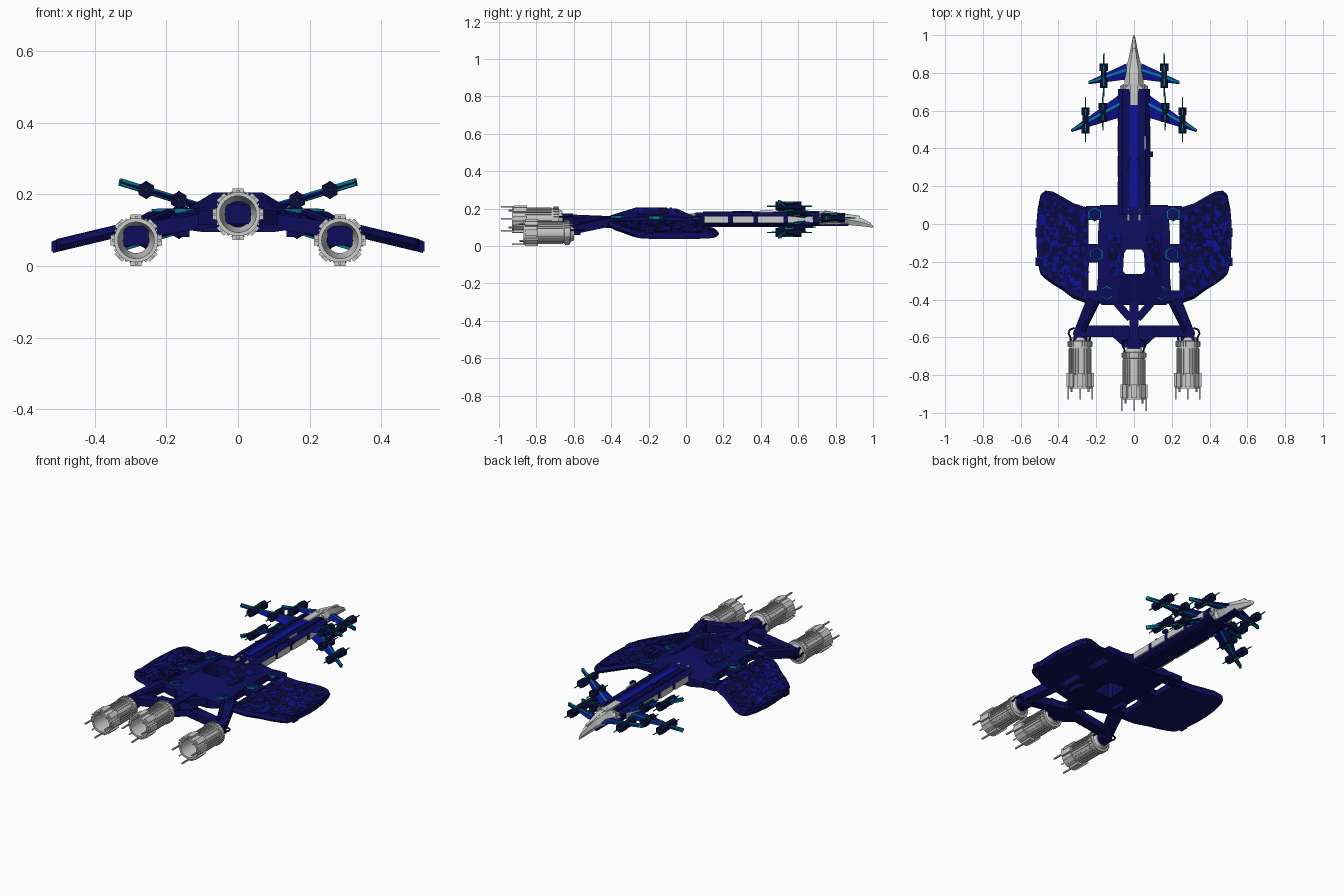
import bpy, bmesh, math, random
from mathutils import Vector

if "Cube" in bpy.data.objects:
    bpy.data.objects.remove(bpy.data.objects["Cube"])

random.seed(4)

def material(name, rgb):
    m = bpy.data.materials.new(name)
    m.diffuse_color = (*rgb, 1)
    m.use_nodes = True
    m.node_tree.nodes["Principled BSDF"].inputs["Base Color"].default_value = m.diffuse_color
    return m

HULL = material("hull_blue", (0.004, 0.004, 0.11))
DARK = material("dark_blue", (0.003, 0.003, 0.045))
BRIGHT = material("bright_blue", (0.004, 0.006, 0.32))
GREEN = material("green", (0.0, 0.2, 0.1))
TEAL = material("teal", (0.0, 0.22, 0.3))

def finish(name, bm, mat=None, smooth=False):
    bmesh.ops.recalc_face_normals(bm, faces=bm.faces)
    me = bpy.data.meshes.new(name)
    bm.to_mesh(me)
    bm.free()
    ob = bpy.data.objects.new(name, me)
    bpy.context.collection.objects.link(ob)
    if mat:
        me.materials.append(mat)
    if smooth:
        bpy.context.view_layer.objects.active = ob
        ob.select_set(True)
        bpy.ops.object.shade_smooth_by_angle(angle=math.radians(35))
        ob.select_set(False)
    return ob

def loft(bm, rings, closed=False):
    vs = [[bm.verts.new(p) for p in r] for r in rings]
    n = len(vs[0])
    pairs = list(zip(vs, vs[1:])) + ([(vs[-1], vs[0])] if closed else [])
    for a, b in pairs:
        for i in range(n):
            bm.faces.new((a[i], a[(i + 1) % n], b[(i + 1) % n], b[i]))
    if not closed:
        bm.faces.new(vs[0])
        bm.faces.new(vs[-1])

def box(bm, c, s, lift=lambda x, y: 0):
    x, y, z = c
    a, b, h = (v / 2 for v in s)
    loft(bm, [[(x + i * a, y + j * b, z + k * h + lift(x + i * a, y + j * b))
               for i, j in ((-1, -1), (1, -1), (1, 1), (-1, 1))] for k in (-1, 1)])

def beam(bm, p, q, w, h, n=0):
    """Bar from p to q: rectangular, or round with n sides (radii w and h)."""
    p, q = Vector(p), Vector(q)
    d = (q - p).normalized()
    u = d.cross(Vector((0, 0, 1))).normalized()
    v = u.cross(d)
    if n:
        ang = [2 * math.pi * (i + .5) / n for i in range(n)]
        loft(bm, [[c + (u * math.cos(a) + v * math.sin(a)) * r for a in ang] for c, r in ((p, w), (q, h))])
    else:
        loft(bm, [[c + u * i * w / 2 + v * j * h / 2 for i, j in ((-1, -1), (1, -1), (1, 1), (-1, 1))] for c in (p, q)])

# --- Central hull: humped loft with a hole through it
bm = bmesh.new()
rings = []
for y, w, zs, xt, zt in ((.1, .18, .135, .08, .15), (.03, .185, .145, .08, .165), (-.05, .19, .155, .07, .2),
                         (-.27, .19, .155, .07, .205), (-.4, .2, .145, .09, .165), (-.43, .17, .14, .09, .15)):
    rings.append([(-w, y, .11), (-w, y, zs), (-xt - .075, y, zs + .003), (-xt, y, zt), (xt, y, zt),
                  (xt + .075, y, zs + .003), (w, y, zs), (w, y, .11), (.1, y, .095), (-.1, y, .095)])
loft(bm, rings)
hull = finish("central_hull", bm, HULL)
bm = bmesh.new()
hole = [(-.04, -.135), (.04, -.135), (.053, -.155), (.058, -.25), (.045, -.265), (-.045, -.265), (-.058, -.25), (-.053, -.155)]
loft(bm, [[(x, y, z) for x, y in hole] for z in (0, .4)])
cutter = finish("hole_cutter", bm)
cutter.hide_render = True
cutter.hide_viewport = True
mod = hull.modifiers.new("hole", "BOOLEAN")
mod.object = cutter
mod.solver = 'EXACT'

# --- Drooping wings, lofted along x from (x, front y, back y)
WING = [(.24, .085, -.425), (.32, .11, -.395), (.38, .145, -.35), (.43, .172, -.32), (.47, .177, -.29),
        (.495, .155, -.265), (.51, .08, -.21), (.517, 0, -.1)]
def wing_top(x):
    return .137 - (abs(x) - .24) * .24
def wing_span(x):
    for (a, f0, b0), (b, f1, b1) in zip(WING, WING[1:]):
        if a <= x <= b:
            t = (x - a) / (b - a)
            return f0 + t * (f1 - f0), b0 + t * (b1 - b0)
for s, side in ((1, "right"), (-1, "left")):
    bm = bmesh.new()
    rings = []
    for x, f, b in WING:
        t = wing_top(x)
        rings.append([(s * x, y, z) for y, z in ((b, t - .017), (b + .015, t), (f - .015, t),
                                                 (f, t - .017), (f - .015, t - .034), (b + .015, t - .034))])
    loft(bm, rings)
    finish(side + "_wing", bm, HULL)
    # bridges joining hull and wing around the slots
    bm = bmesh.new()
    for y, ly in ((.058, .075), (-.155, .1), (-.387, .07)):
        box(bm, (s * .215, y, .125), (.08, ly, .036))
    box(bm, (s * .15, -.3, .093), (.03, .09, .025))
    for y in (-.045, -.2):
        box(bm, (s * .514, y, wing_top(.514) - .017), (.014, .045, .028))
    finish(side + "_wing_bridges", bm, HULL)
    # hexagonal hatches
    bm, rim = bmesh.new(), bmesh.new()
    for x, y, z in ((.208, .05, .145), (.2, -.16, .157), (.145, -.365, .158)):
        for b, r, dz in ((rim, .037, 0), (bm, .033, .002)):
            loft(b, [[(s * x + r * math.sin(a * math.pi / 3), y + r * math.cos(a * math.pi / 3), z + dz + k)
                      for a in range(6)] for k in (-.012, .002)])
    finish(side + "_hatch_rims", rim, TEAL)
    finish(side + "_hatches", bm, HULL)

# --- Raised armour panels scattered over wings and hull
tiles = {"dark": (bmesh.new(), DARK), "bright": (bmesh.new(), BRIGHT)}
for i in range(420):
    bm = tiles["bright" if random.random() < .3 else "dark"][0]
    w, l = random.uniform(.01, .03), random.uniform(.006, .04)
    x = random.uniform(.25, .495)
    f, b = wing_span(x)
    y = random.uniform(b + .045, f - .045)
    for s in (1, -1):
        box(bm, (s * x, y, 0), (w, l, .004), lambda px, py: wing_top(px) + .0005)
for i in range(130):
    bm = tiles["bright" if random.random() < .3 else "dark"][0]
    w, l = random.uniform(.01, .03), random.uniform(.01, .04)
    x, y = random.uniform(.075, .125), random.uniform(-.26, -.06)
    for s in (1, -1):
        box(bm, (s * x, y, 0), (w, l, .004), lambda px, py: .203 - max(0, abs(px) - .07) * .6)
for key, (bm, mat) in tiles.items():
    finish(key + "_armour_panels", bm, mat)

# --- Long neck with side panels and ridges
bm = bmesh.new()
sec = [(-.085, .125), (-.085, .16), (-.06, .178), (.06, .178), (.085, .16), (.085, .125), (.055, .108), (-.055, .108)]
loft(bm, [[(x, y, z) for x, z in sec] for y in (.05, .715)])
for s in (1, -1):
    box(bm, (s * .05, .4, .178), (.018, .62, .012))
    box(bm, (s * .035, .38, .107), (.02, .6, .012))
    beam(bm, (s * .06, .25, .18), (s * .015, .35, .18), .012, .012)
box(bm, (.09, .37, .172), (.02, .03, .016))
finish("neck", bm, HULL)
bm = bmesh.new()
box(bm, (0, .37, .178), (.04, .56, .01))
finish("neck_top_strip", bm, BRIGHT)
bm = bmesh.new()
for s in (1, -1):
    for a, b in ((.1, .225), (.25, .36), (.385, .52), (.545, .68)):
        box(bm, (s * .084, (a + b) / 2, .14), (.008, b - a, .036))
    beam(bm, (s * .03, .02, .165), (s * .03, .08, .17), .009, .009, 8)
box(bm, (.06, .43, .184), (.008, .07, .01))
finish("neck_side_panels", bm)

# --- Grey drooping nose
bm = bmesh.new()
rings = []
for y, w, zb, zt in ((.7, .075, .112, .172), (.73, .075, .112, .176), (.745, .05, .115, .183), (.8, .05, .115, .18),
                     (.87, .03, .112, .168), (.94, .016, .105, .148), (.985, .007, .1, .125), (1, .002, .1, .108)):
    m = (zb + zt) / 2
    rings.append([(-w, y, m), (-w * .5, y, zt), (w * .5, y, zt), (w, y, m), (w * .5, y, zb), (-w * .5, y, zb)])
loft(bm, rings)
box(bm, (0, .7, .18), (.04, .14, .014))
for i in range(-3, 4):
    box(bm, (i * .02, .722, .16 - abs(i) * .004), (.009, .035, .045))
beam(bm, (0, .74, .184), (0, .93, .155), .014, .012)
finish("nose", bm)
bm = bmesh.new()
box(bm, (0, .79, .113), (.05, .16, .012))
finish("nose_underside", bm, HULL)

# --- Canard fins with spiked pods: root/tip as (x, front y, back y, z)
FINS = (("front", (.04, .85, .765, .15), (.24, .757, .74, .15), ((.16, .785, .065),)),
        ("upper", (.07, .69, .565, .155), (.33, .503, .487, .235), ((.165, .59, .05), (.257, .548, .07))),
        ("lower", (.07, .69, .565, .13), (.33, .503, .487, .05), ((.165, .59, .05), (.257, .548, .07))))
for s, side in ((1, "right"), (-1, "left")):
    for name, r, t, pods in FINS:
        fin, edge, pod, spike = (bmesh.new() for _ in range(4))
        loft(fin, [[(s * p[0], y, p[3] + k) for y, k in ((p[1], 0), ((p[1] + p[2]) / 2, h), (p[2], 0),
                                                        ((p[1] + p[2]) / 2, -h))] for p, h in ((r, .009), (t, .003))])
        mid = lambda p: (s * p[0], p[1] * .6 + p[2] * .4, p[3])
        beam(edge, mid(r), mid(t), .012, .02)
        for x, y, l in pods:
            z = r[3] + (t[3] - r[3]) * (x - r[0]) / (t[0] - r[0])
            for a, b, rad in ((-l, -l * .25, .024), (-l * .25, l * .4, .018), (l * .4, l, .025)):
                beam(pod, (s * x, y + a, z), (s * x, y + b, z), rad, rad, 6)
            beam(spike, (s * x, y, z), (s * x, y + l + .055, z), .006, .003, 6)
            beam(spike, (s * x, y, z), (s * x, y - l - .045, z), .006, .003, 6)
            for k in (1, -1):
                box(spike, (s * x, y, z + k * .02), (.006, l * 1.7, .01))
        finish(f"{side}_{name}_fin", fin, BRIGHT)
        finish(f"{side}_{name}_fin_stripe", edge, TEAL)
        finish(f"{side}_{name}_pods", pod, DARK)
        finish(f"{side}_{name}_pod_spikes", spike, GREEN)

# --- Rear truss carrying the engines
bm = bmesh.new()
beam(bm, (0, -.41, .135), (0, -.66, .145), .05, .05)
loft(bm, [[(x, y, z) for x, y in ((-.12, -.545), (.12, -.545), (.11, -.6), (.05, -.655), (-.05, -.655), (-.11, -.6))]
          for z in (.115, .155)])
box(bm, (0, -.64, .145), (.07, .07, .055))
for s in (1, -1):
    beam(bm, (s * .22, -.4, .13), (s * .295, -.59, .09), .06, .045)
    beam(bm, (s * .03, -.568, .135), (s * .305, -.568, .095), .062, .042)
    beam(bm, (s * .09, -.42, .135), (s * .02, -.5, .138), .04, .04)
    box(bm, (s * .285, -.6, .085), (.07, .07, .055))
    beam(bm, (s * .19, -.41, .15), (s * .27, -.57, .118), .012, .012, 8)
finish("rear_truss", bm, HULL)

# --- Hollow engines with ribs, petals and prongs; looped feed pipes
for name, ex, ey, ez in (("left", -.285, -.6, .072), ("right", .285, -.6, .072), ("centre", 0, -.66, .145)):
    bm = bmesh.new()
    prof = [(0, .042), (.018, .05), (.02, .062), (.05, .062), (.052, .056), (.2, .056), (.2, .062), (.27, .062),
            (.27, .051), (.05, .048), (0, .036)]
    loft(bm, [[(ex + r * math.cos(a * math.pi / 16), ey - d, ez + r * math.sin(a * math.pi / 16))
               for a in range(32)] for d, r in prof], closed=True)
    finish(name + "_engine", bm, None, True)
    bm = bmesh.new()
    def strip(a, d0, d1, r, w, h):
        c, n = math.cos(a), math.sin(a)
        loft(bm, [[(ex + c * (r + i * h) - n * j * w, ey - d, ez + n * (r + i * h) + c * j * w)
                   for i, j in ((0, -.5), (1, -.5), (1, .5), (0, .5))] for d in (d0, d1)])
    for i in range(28):
        strip(i * math.pi / 14, .022, .048, .06, .007, .006)
        strip(i * math.pi / 14, .058, .215, .054, .006, .007)
    for i in range(8):
        strip(i * math.pi / 4, .19, .262, .058, .03, .012 if i % 2 else .014)
        strip(i * math.pi / 4, .25, .33 if i % 2 == 0 else .29, .06, .007, .008)
    finish(name + "_engine_ribs", bm)
    for s in (1, -1):
        cu = bpy.data.curves.new(name + "_feed_pipe", 'CURVE')
        cu.dimensions = '3D'
        cu.bevel_depth = .005
        cu.bevel_resolution = 1
        sp = cu.splines.new('POLY')
        pts = ((.03, .05), (.055, .04), (.062, .02), (.052, 0), (.05, -.025))
        sp.points.add(len(pts) - 1)
        for p, (x, y) in zip(sp.points, pts):
            p.co = (ex + s * x, ey + y, ez + .012, 1)
        ob = bpy.data.objects.new(name + "_feed_pipe", cu)
        bpy.context.collection.objects.link(ob)
        cu.materials.append(DARK)
